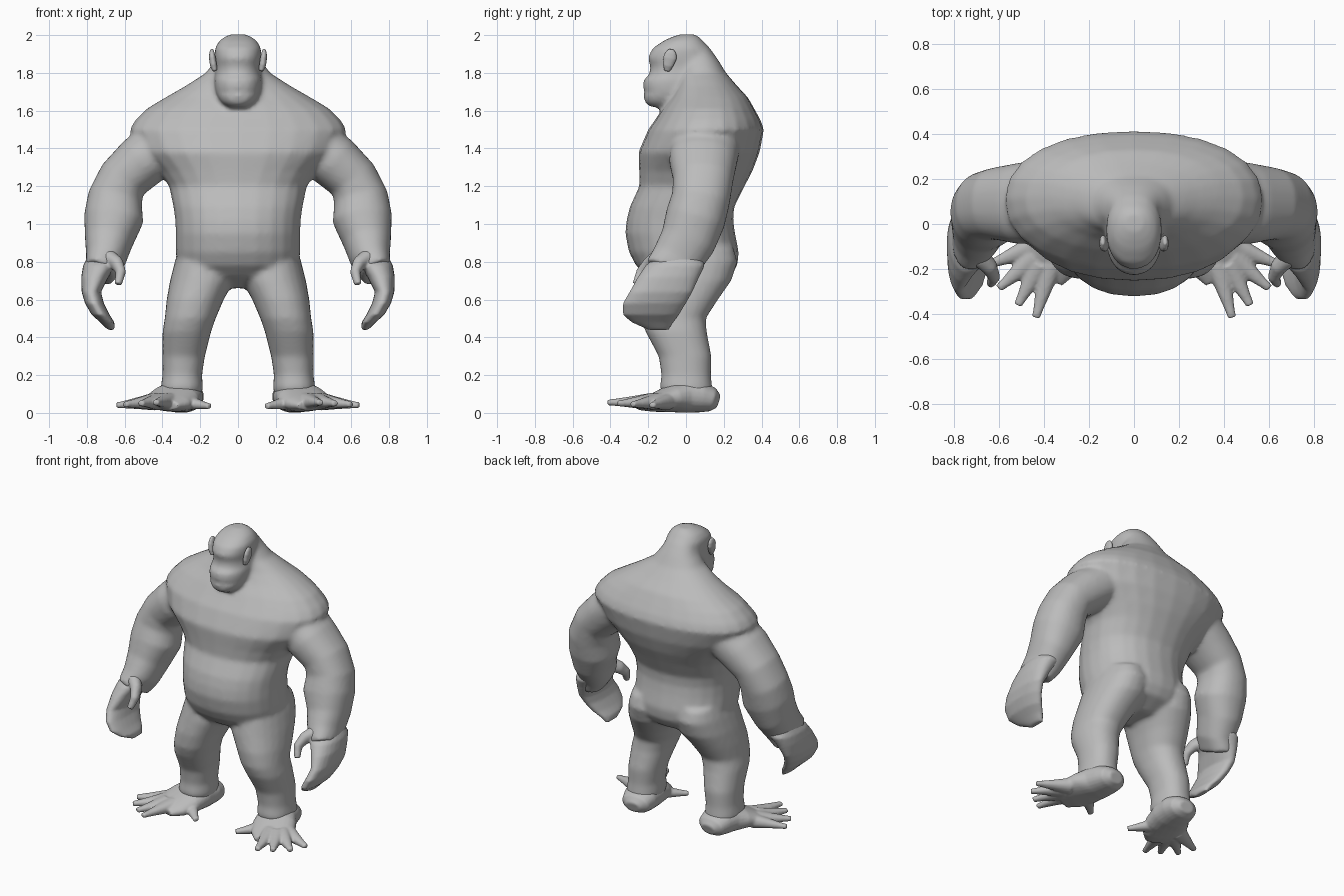
import bpy, bmesh, math
from mathutils import Vector

SIDES = 24
fur = bpy.data.materials.new("grey_hide")
fur.diffuse_color = (0.5, 0.5, 0.5, 1)


def power(c):
    # slightly squared ellipse
    return math.copysign(abs(c) ** 0.9, c)


def skin(bm, rings, side=1):
    # bridge rings (centre, u, v) into a closed tube, optionally mirrored in x
    loops = []
    for c, u, v in rings:
        loop = []
        for i in range(SIDES):
            a = 2 * math.pi * i / SIDES
            p = c + u * power(math.cos(a)) + v * power(math.sin(a))
            loop.append(bm.verts.new((p.x * side, p.y, p.z)))
        loops.append(loop)
    faces = [bm.faces.new(loops[0][::-1]), bm.faces.new(loops[-1])]
    for a, b in zip(loops, loops[1:]):
        for i in range(SIDES):
            j = (i + 1) % SIDES
            faces.append(bm.faces.new((a[i], a[j], b[j], b[i])))
    bmesh.ops.recalc_face_normals(bm, faces=faces)


def levels(rows):
    # horizontal sections: z, x0, x1, y0, y1
    return [(Vector(((x0 + x1) / 2, (y0 + y1) / 2, z)),
             Vector(((x1 - x0) / 2, 0, 0)), Vector((0, (y1 - y0) / 2, 0)))
            for z, x0, x1, y0, y1 in rows]


def central(rows):
    # symmetric horizontal sections: z, half width, front, back
    return levels([(z, -w, w, f, b) for z, w, f, b in rows])


def path(rows):
    # sections square to a path: x, y, z, sideways radius, other radius
    pts = [Vector(r[:3]) for r in rows]
    rings = []
    for i, r in enumerate(rows):
        t = (pts[min(i + 1, len(pts) - 1)] - pts[max(i - 1, 0)]).normalized()
        u = Vector((1, 0, 0))
        u = (u - t * u.dot(t)).normalized()
        rings.append((pts[i], u * r[3], t.cross(u) * r[4]))
    return rings


def finish(name, bm, voxel, rounds):
    # fuse overlapping volumes into one smooth skin
    me = bpy.data.meshes.new(name)
    bm.to_mesh(me)
    bm.free()
    me.materials.append(fur)
    for p in me.polygons:
        p.use_smooth = True
    ob = bpy.data.objects.new(name, me)
    bpy.context.collection.objects.link(ob)
    m = ob.modifiers.new("fuse", 'REMESH')
    m.mode = 'VOXEL'
    m.voxel_size = voxel
    m.use_smooth_shade = True
    s = ob.modifiers.new("soften", 'SMOOTH')
    s.factor = 0.5
    s.iterations = rounds
    return ob


# torso with belly, chest, shoulders and neck
body = bmesh.new()
skin(body, central([
    (0.66, 0.10, -0.08, 0.12), (0.72, 0.27, -0.20, 0.235),
    (0.78, 0.32, -0.265, 0.272), (0.85, 0.33, -0.302, 0.28),
    (0.95, 0.33, -0.322, 0.26), (1.02, 0.332, -0.315, 0.25),
    (1.09, 0.342, -0.298, 0.255), (1.20, 0.365, -0.247, 0.31),
    (1.28, 0.42, -0.248, 0.352), (1.38, 0.52, -0.252, 0.39),
    (1.50, 0.575, -0.20, 0.413), (1.55, 0.545, -0.165, 0.395),
    (1.61, 0.485, -0.125, 0.362), (1.67, 0.385, -0.08, 0.328),
    (1.73, 0.28, -0.05, 0.272), (1.80, 0.17, -0.04, 0.212),
    (1.87, 0.12, -0.03, 0.17), (1.94, 0.085, -0.01, 0.12)]))

# head with brow and muzzle
skin(body, central([
    (1.62, 0.055, -0.19, -0.05), (1.645, 0.09, -0.22, 0.0),
    (1.68, 0.112, -0.226, 0.06), (1.70, 0.118, -0.216, 0.08),
    (1.72, 0.122, -0.228, 0.10), (1.765, 0.126, -0.224, 0.13),
    (1.79, 0.122, -0.195, 0.15), (1.83, 0.118, -0.188, 0.16),
    (1.88, 0.123, -0.203, 0.15), (1.93, 0.123, -0.178, 0.125),
    (1.97, 0.10, -0.12, 0.09), (1.99, 0.072, -0.075, 0.07),
    (2.004, 0.04, -0.035, 0.045)]))

for s in (1, -1):
    # arms
    skin(body, path([
        (0.34, 0.10, 1.47, 0.13, 0.17), (0.42, 0.10, 1.40, 0.145, 0.185),
        (0.51, 0.09, 1.33, 0.145, 0.18), (0.61, 0.09, 1.235, 0.135, 0.16),
        (0.65, 0.08, 1.14, 0.145, 0.155), (0.658, 0.05, 1.03, 0.158, 0.16),
        (0.685, 0.01, 0.91, 0.128, 0.148), (0.702, -0.05, 0.81, 0.105, 0.135),
        (0.735, -0.085, 0.74, 0.08, 0.14)]), s)
    # legs
    skin(body, levels([
        (0.88, 0.04, 0.31, -0.18, 0.25), (0.80, 0.015, 0.335, -0.22, 0.273),
        (0.70, 0.02, 0.36, -0.235, 0.24), (0.60, 0.075, 0.378, -0.245, 0.17),
        (0.50, 0.118, 0.388, -0.24, 0.105), (0.43, 0.142, 0.40, -0.215, 0.11),
        (0.30, 0.175, 0.40, -0.145, 0.135), (0.20, 0.19, 0.40, -0.13, 0.132),
        (0.13, 0.185, 0.41, -0.14, 0.14), (0.07, 0.20, 0.39, -0.10, 0.14)]), s)
finish("body", body, 0.014, 7)

# mitten hands with curled fingers and a thumb
hands = bmesh.new()
for s in (1, -1):
    skin(hands, levels([
        (0.84, 0.62, 0.79, -0.14, 0.08), (0.78, 0.645, 0.82, -0.215, 0.10),
        (0.72, 0.685, 0.83, -0.255, 0.07), (0.64, 0.725, 0.828, -0.30, 0.035),
        (0.58, 0.71, 0.81, -0.335, 0.0), (0.52, 0.68, 0.775, -0.335, -0.035),
        (0.48, 0.655, 0.73, -0.29, -0.065),
        (0.44, 0.65, 0.69, -0.20, -0.09)]), s)
    skin(hands, path([
        (0.69, -0.14, 0.82, 0.045, 0.05), (0.64, -0.19, 0.79, 0.035, 0.04),
        (0.62, -0.235, 0.745, 0.027, 0.03), (0.635, -0.265, 0.68, 0.02, 0.02)]), s)
finish("hands", hands, 0.010, 3)

# feet with heel, sole and splayed toes
feet = bmesh.new()
toes = [(0.37, -0.18, 0.435, -0.415, 0.055), (0.42, -0.18, 0.515, -0.36, 0.05),
        (0.44, -0.15, 0.60, -0.285, 0.045), (0.44, -0.10, 0.642, -0.18, 0.04),
        (0.30, -0.10, 0.15, -0.24, 0.035)]
for s in (1, -1):
    skin(feet, path([
        (0.285, 0.172, 0.06, 0.05, 0.035), (0.287, 0.14, 0.07, 0.095, 0.064),
        (0.292, 0.08, 0.085, 0.112, 0.083), (0.305, 0.0, 0.088, 0.122, 0.088),
        (0.335, -0.08, 0.075, 0.138, 0.072), (0.375, -0.16, 0.057, 0.135, 0.05),
        (0.41, -0.225, 0.045, 0.105, 0.03)]), s)
    for x0, y0, x1, y1, z in toes:
        # toe taper from the ball of the foot to a blunt tip
        rows = []
        for k, r in ((0, 0.055), (0.45, 0.036), (0.8, 0.023), (1, 0.018)):
            rows.append((x0 + (x1 - x0) * k, y0 + (y1 - y0) * k,
                         0.06 + (z - 0.06) * k, r, r * 0.85))
        skin(feet, path(rows), s)
finish("feet", feet, 0.008, 3)

# ears
ears = bmesh.new()
for s in (1, -1):
    skin(ears, path([
        (0.122, -0.10, 1.81, 0.012, 0.015), (0.130, -0.095, 1.84, 0.018, 0.028),
        (0.136, -0.085, 1.88, 0.018, 0.036), (0.138, -0.08, 1.905, 0.014, 0.03),
        (0.138, -0.078, 1.925, 0.008, 0.014)]), s)
finish("ears", ears, 0.005, 2)
